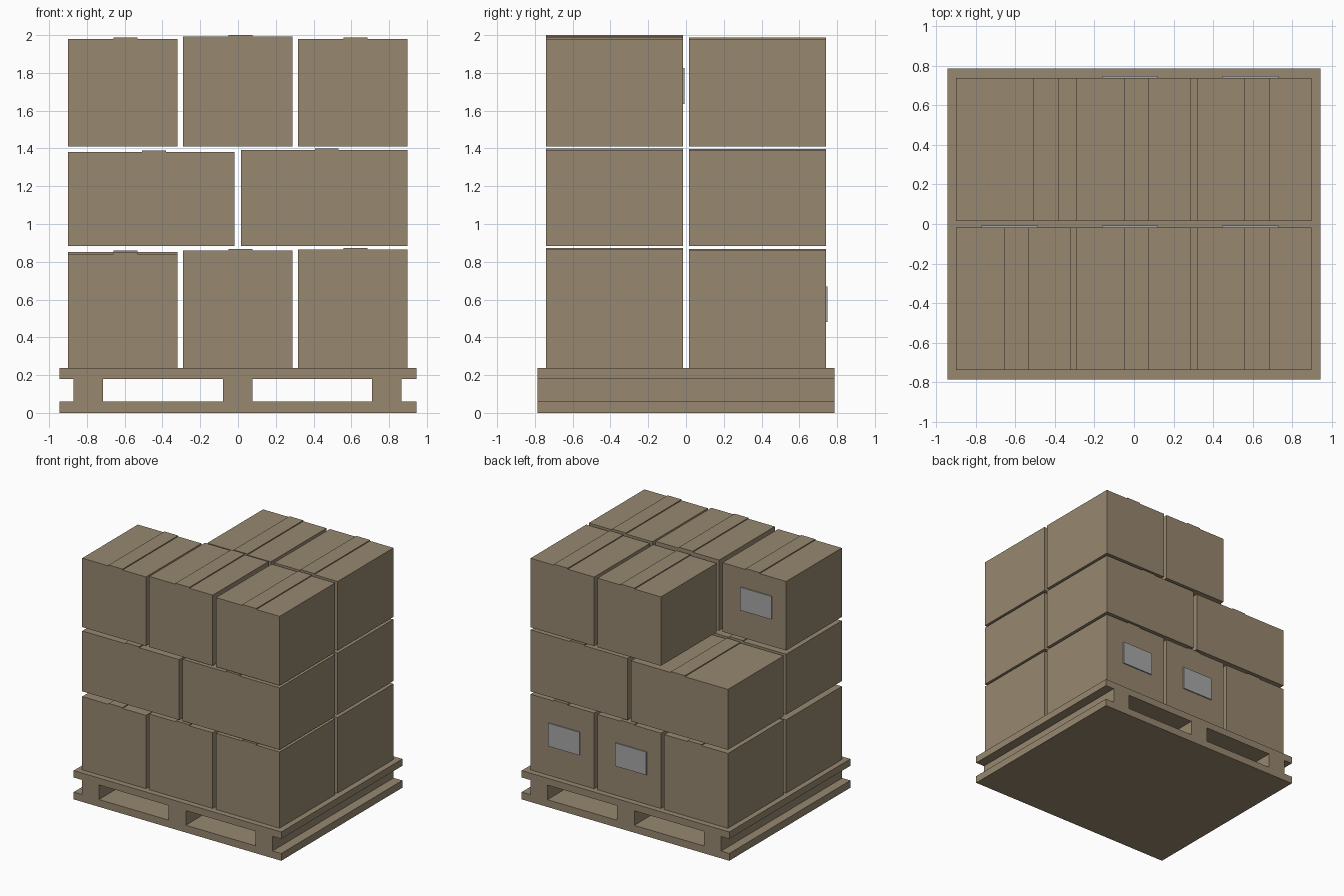
import bpy

cube = bpy.data.objects.get("Cube")
if cube:
    bpy.data.objects.remove(cube, do_unlink=True)


def material(name, rgb):
    m = bpy.data.materials.new(name)
    m.use_nodes = True
    m.diffuse_color = (*rgb, 1)
    m.node_tree.nodes["Principled BSDF"].inputs["Base Color"].default_value = (*rgb, 1)
    return m


cardboard = material("cardboard brown", (0.31, 0.246, 0.162))
label_grey = material("label grey", (0.39, 0.39, 0.39))


def block(name, x, y, z, mat=cardboard):
    """Flat-sided block from (min, max) ranges."""
    bpy.ops.mesh.primitive_cube_add(
        size=1, location=[(a + b) / 2 for a, b in (x, y, z)])
    ob = bpy.context.object
    ob.name = name
    ob.scale = [b - a for a, b in (x, y, z)]
    bpy.ops.object.transform_apply(location=False, rotation=False, scale=True)
    ob.data.materials.append(mat)
    return ob


# Pallet: two full decks joined by three stringers
HALF_X, HALF_Y = 0.945, 0.787
block("pallet_bottom_deck", (-HALF_X, HALF_X), (-HALF_Y, HALF_Y), (0, 0.06))
block("pallet_top_deck", (-HALF_X, HALF_X), (-HALF_Y, HALF_Y), (0.18, 0.237))
for side, cx in (("right", -0.793), ("middle", -0.002), ("left", 0.788)):
    block("pallet_stringer_" + side, (cx - 0.078, cx + 0.078),
          (-HALF_Y, HALF_Y), (0.06, 0.18))

# Boxes: each has a raised tape strip and perhaps a label on its back
ROWS = {"front": (-0.74, -0.017), "back": (0.015, 0.74)}
THREE = [(-0.9, -0.32), (-0.29, 0.288), (0.318, 0.897)]
TWO = [(-0.9, -0.018), (0.015, 0.897)]
TAPE = 0.008


def carton(name, x, row, z, labelled):
    y = ROWS[row]
    block(name, x, y, z)
    mid = (x[0] + x[1]) / 2 + 0.014
    block(name + "_tape", (mid - 0.063, mid + 0.063), y, (z[1], z[1] + TAPE))
    if labelled:
        cx, cz = mid - 0.033, z[0] + 0.338 - (0.02 if z[0] > 1 else 0)
        cz = 1.73 if z[0] > 1 else 0.575
        block(name + "_label", (cx - 0.142, cx + 0.142),
              (y[1], y[1] + 0.009), (cz - 0.095, cz + 0.095), label_grey)


# Layers: name, base height, columns, box tops per row (None leaves a gap), labelled boxes
LAYERS = [
    ("bottom", 0.237, THREE,
     {"front": (0.84, 0.86, 0.864), "back": (0.853, 0.857, 0.86)},
     {("back", 1), ("back", 2)}),
    ("middle", 0.883, TWO,
     {"front": (1.38, 1.392), "back": (1.38, 1.39)}, set()),
    ("top", 1.411, THREE,
     {"front": (1.979, 1.992, 1.98), "back": (None, 1.978, 1.979)},
     {("front", 0), ("front", 1), ("front", 2)}),
]

for layer, base, columns, tops, labels in LAYERS:
    for row, heights in tops.items():
        for i, (x, top) in enumerate(zip(columns, heights)):
            if top is not None:
                carton(f"{layer}_{row}_box_{i + 1}", x, row, (base, top),
                       (row, i) in labels)
